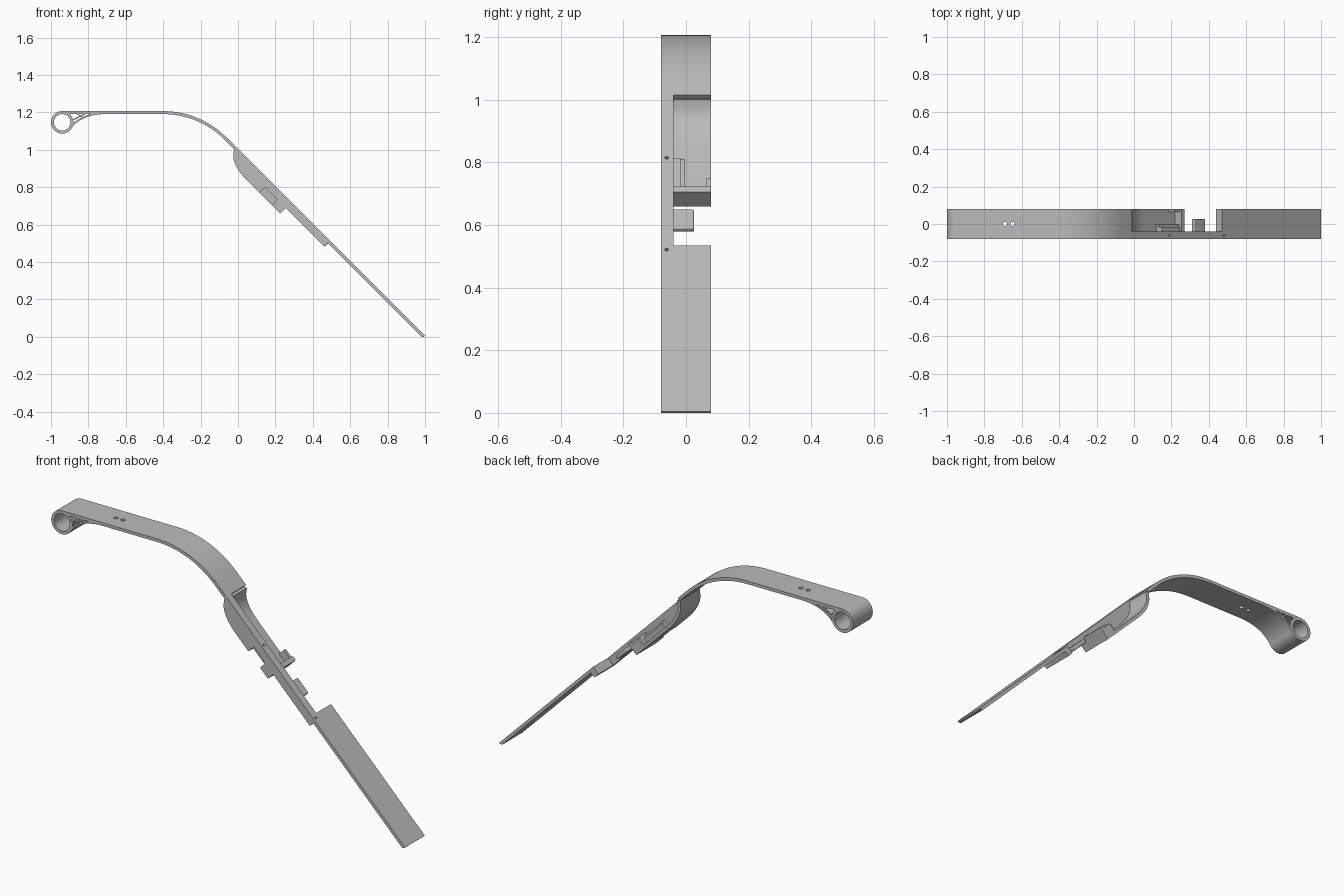
import bpy, bmesh, math
from mathutils import Vector

if "Cube" in bpy.data.objects:
    bpy.data.objects.remove(bpy.data.objects["Cube"])

grey = bpy.data.materials.new("plain grey")
grey.use_nodes = True
COLOUR = (0.5, 0.5, 0.5, 1)
grey.diffuse_color = COLOUR
grey.node_tree.nodes["Principled BSDF"].inputs["Base Color"].default_value = COLOUR

FRONT, INNER, BACK = -0.08, -0.04, 0.08
SKIN = 0.016     # sheet thickness
LIP = 0.043      # depth of the side rail
DEEP = 0.085     # depth of the pocket


def slope(a, t):
    """Point on the 45 degree arm: a = x on its top face, t = depth below it."""
    k = t * math.sqrt(0.5)
    return (a - k, 1.005 - a - k)


def circle(cx, cz, r, n):
    return [(cx + r * math.cos(2 * math.pi * i / n), cz + r * math.sin(2 * math.pi * i / n)) for i in range(n)]


def curve(p0, p1, p2, n=12):
    """Quadratic curve through a control point."""
    out = []
    for i in range(n + 1):
        u = i / n
        out.append(tuple((1 - u) ** 2 * a + 2 * u * (1 - u) * b + u * u * c for a, b, c in zip(p0, p1, p2)))
    return out


def offset(pts, d):
    """Shift a polyline sideways by d (to its left)."""
    out = []
    for i, p in enumerate(pts):
        q, r = pts[max(i - 1, 0)], pts[min(i + 1, len(pts) - 1)]
        v = Vector((r[0] - q[0], r[1] - q[1])).normalized()
        out.append((p[0] - v.y * d, p[1] + v.x * d))
    return out


def prism(name, pts, y0=FRONT, y1=BACK):
    """Extrude an x-z outline along y."""
    bm = bmesh.new()
    face = bm.faces.new([bm.verts.new((x, y0, z)) for x, z in pts])
    ext = bmesh.ops.extrude_face_region(bm, geom=[face])
    moved = [g for g in ext["geom"] if isinstance(g, bmesh.types.BMVert)]
    bmesh.ops.translate(bm, verts=moved, vec=(0, y1 - y0, 0))
    bmesh.ops.recalc_face_normals(bm, faces=bm.faces)
    mesh = bpy.data.meshes.new(name)
    bm.to_mesh(mesh)
    bm.free()
    mesh.materials.append(grey)
    ob = bpy.data.objects.new(name, mesh)
    bpy.context.collection.objects.link(ob)
    return ob


def activate(ob):
    bpy.ops.object.select_all(action='DESELECT')
    ob.select_set(True)
    bpy.context.view_layer.objects.active = ob


def cut(ob, cutter):
    activate(ob)
    mod = ob.modifiers.new("cut", 'BOOLEAN')
    mod.operation, mod.solver, mod.object = 'DIFFERENCE', 'EXACT', cutter
    bpy.ops.object.modifier_apply(modifier=mod.name)
    bpy.data.objects.remove(cutter)


def drill(ob, loc, r, tilt=0):
    bpy.ops.mesh.primitive_cylinder_add(vertices=16, radius=r, depth=0.06, location=loc, rotation=(0, tilt, 0))
    cutter = bpy.context.object
    cutter.hide_render = True
    cut(ob, cutter)


def box(name, a0, a1, t0, t1, y0, y1):
    return prism(name, [slope(a0, t0), slope(a1, t0), slope(a1, t1), slope(a0, t1)], y0, y1)


parts = []

# Flat bar bending down into the slope
TOP, R = 1.207, 0.478
bend = [(-0.4 + R * math.sin(math.radians(i * 3)), TOP - R + R * math.cos(math.radians(i * 3))) for i in range(16)]
path = [(-0.94, TOP)] + bend + [slope(-0.01, 0)]
bar = prism("upper_bar", path + offset(path, -SKIN)[::-1])
for x in (-0.69, -0.65):
    drill(bar, (x, 0, TOP), 0.011)
parts.append(bar)

# Pivot ring at the end of the bar
ring = prism("pivot_ring", circle(-0.94, 1.147, 0.06, 48))
bore = prism("bore", circle(-0.94, 1.147, 0.044, 48), -0.1, 0.1)
bore.hide_render = True
cut(ring, bore)
parts.append(ring)

# Curved web and thin braces between ring and bar
web = curve((-0.893, 1.11), (-0.845, 1.19), (-0.7, 1.192))
parts.append(prism("ring_web", web + offset(web, 0.009)[::-1]))
for i, (p, q) in enumerate([((-0.885, 1.155), (-0.80, 1.198)), ((-0.87, 1.198), (-0.83, 1.168))]):
    parts.append(prism(f"brace_{i + 1}", [p, q] + offset([p, q], 0.006)[::-1]))

# Side rail with the rounded bulge, a notch and a square foot
bulge = [slope(-0.01, SKIN)] + curve((-0.024, 0.985), (-0.036, 0.922), slope(0.105, DEEP)) + [slope(0.175, DEEP)]
rail = prism("side_rail", [slope(0.492, 0), slope(-0.01, 0)] + bulge + [
    slope(0.175, LIP), slope(0.24, LIP), slope(0.24, DEEP),
    slope(0.285, DEEP), slope(0.285, LIP), slope(0.492, LIP)], FRONT, INNER)
for a in (0.19, 0.483):
    x, z = slope(a, 0)
    drill(rail, (x, -0.062, z), 0.006, math.pi / 4)
parts.append(rail)

# Open pocket: curved shell, end wall and low partitions
shell = bulge[:-1] + [slope(0.285, DEEP)]
parts.append(prism("pocket_shell", shell + offset(shell, SKIN)[::-1], INNER, BACK))
parts.append(box("pocket_end", 0.268, 0.285, 0.02, DEEP, INNER, BACK))
parts.append(box("pocket_partition", 0.165, 0.27, 0.04, DEEP, -0.017, -0.004))
parts.append(box("pocket_ledge", 0.17, 0.27, 0.03, DEEP, INNER, -0.017))
parts.append(box("pocket_back_wall", 0.235, 0.27, 0.03, DEEP, 0.065, BACK))

# Small rounded tab on the rail
tab = box("tab", 0.337, 0.399, 0.022, 0.042, INNER - 0.005, 0.026)
activate(tab)
bev = tab.modifiers.new("round", 'BEVEL')
bev.width, bev.segments = 0.006, 3
parts.append(tab)

# Lower plate with its thick starting lip
parts.append(prism("lower_plate", [
    slope(0.47, 0), (1, 0.005), (0.995, 0), (0.982, 0),
    slope(0.494, SKIN), slope(0.492, LIP), slope(0.47, LIP)], INNER, BACK))
parts.append(prism("lower_plate_edge", [
    slope(0.492, 0), (1, 0.005), (0.995, 0), (0.982, 0), slope(0.494, SKIN), slope(0.492, SKIN)], FRONT, INNER))

for ob in parts:
    activate(ob)
    bpy.ops.object.shade_smooth_by_angle(angle=math.radians(30))
